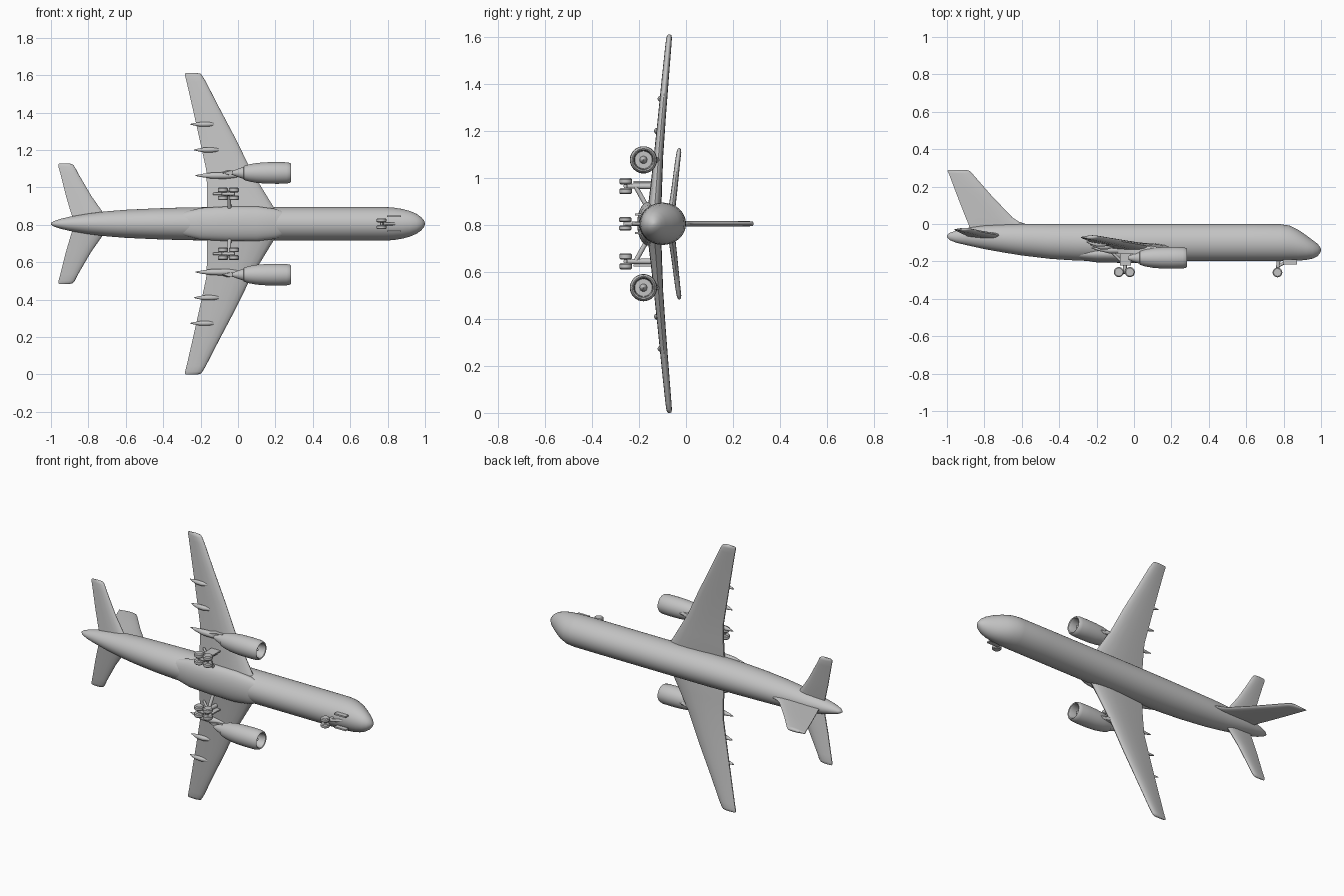
import bpy, bmesh, math
from mathutils import Vector

if "Cube" in bpy.data.objects:
    bpy.data.objects.remove(bpy.data.objects["Cube"])

MID = 0.805  # plane of symmetry, span runs along z
grey = bpy.data.materials.new("light grey")
grey.diffuse_color = (0.55, 0.55, 0.55, 1)
grey.use_nodes = True
grey.node_tree.nodes["Principled BSDF"].inputs["Base Color"].default_value = grey.diffuse_color


def finish(name, bm, angle=40):
    bmesh.ops.recalc_face_normals(bm, faces=bm.faces)
    me = bpy.data.meshes.new(name)
    bm.to_mesh(me)
    bm.free()
    me.materials.append(grey)
    ob = bpy.data.objects.new(name, me)
    bpy.context.collection.objects.link(ob)
    bpy.ops.object.select_all(action='DESELECT')
    ob.select_set(True)
    bpy.context.view_layer.objects.active = ob
    bpy.ops.object.shade_smooth_by_angle(angle=math.radians(angle))
    return ob


def loft(name, rings, angle=40):
    """Skin a list of equal-length point rings and cap both ends."""
    bm = bmesh.new()
    vs = [[bm.verts.new(p) for p in r] for r in rings]
    n = len(vs[0])
    for a, b in zip(vs, vs[1:]):
        for i in range(n):
            j = (i + 1) % n
            bm.faces.new((a[i], a[j], b[j], b[i]))
    bm.faces.new(vs[0])
    bm.faces.new(vs[-1])
    return finish(name, bm, angle)


def oval(x, y, z, ry, rz, n=32):
    return [(x, y + ry * math.cos(math.tau * i / n), z + rz * math.sin(math.tau * i / n)) for i in range(n)]


def spindle(name, y, z, profile, n=24, angle=40):
    """Round body along x from (x, radius) or (x, radius, y shift)."""
    return loft(name, [oval(p[0], y + (p[2] if len(p) > 2 else 0), z, p[1], p[1], n) for p in profile], angle)


def rod(name, a, b, r, r2=None, n=14):
    a, b = Vector(a), Vector(b)
    q = (b - a).to_track_quat('Z', 'Y')
    ring = lambda c, rr: [c + q @ Vector((rr * math.cos(math.tau * i / n), rr * math.sin(math.tau * i / n), 0)) for i in range(n)]
    return loft(name, [ring(a, r), ring(b, r2 or r)])


def wheel(name, x, y, z, r, w):
    prof = [(-w, r * .45), (-w, r * .8), (-w * .6, r), (w * .6, r), (w, r * .8), (w, r * .45)]
    return loft(name, [[(x + k * math.cos(math.tau * i / 20), y + k * math.sin(math.tau * i / 20), z + d)
                        for i in range(20)] for d, k in prof])


def box(name, x, y, z, sx, sy, sz):
    bm = bmesh.new()
    bmesh.ops.create_cube(bm, size=1)
    for v in bm.verts:
        v.co = (x + v.co.x * sx, y + v.co.y * sy, z + v.co.z * sz)
    return finish(name, bm)


# Aerofoil: chord fraction from the leading edge, half thickness
FOIL = [(0, 0), (.02, .35), (.07, .65), (.18, .92), (.35, 1), (.6, .8), (.85, .45), (1, .2)]
OUTLINE = [(t, h) for t, h in FOIL] + [(t, -h) for t, h in reversed(FOIL[1:])]


def wing_surface(name, s, sections):
    """Sections: span offset, leading x, trailing x, y, half thickness."""
    loft(name, [[(le + (te - le) * t, y + h * th, MID + s * o) for t, h in OUTLINE]
                for o, le, te, y, th in sections], 50)


# Fuselage: x, bottom y, top y, half width
body = [(-1, -.072, -.060, .005), (-.985, -.086, -.047, .014), (-.95, -.1, -.035, .026),
        (-.9, -.112, -.022, .038), (-.8, -.134, -.008, .055), (-.7, -.152, -.003, .067),
        (-.6, -.168, 0, .075), (-.45, -.186, 0, .082), (-.3, -.196, 0, .087), (-.1, -.199, 0, .09),
        (.3, -.199, 0, .09), (.6, -.199, 0, .09), (.78, -.199, -.001, .09), (.83, -.198, -.008, .087),
        (.88, -.196, -.032, .079), (.92, -.192, -.060, .068), (.955, -.185, -.086, .053),
        (.98, -.173, -.105, .035), (.994, -.157, -.121, .018), (1, -.142, -.134, .004)]
loft("fuselage", [oval(x, (b + t) / 2, MID, (t - b) / 2, w, 40) for x, b, t, w in body], 60)

# Belly fairing
belly = [(-.36, .01, .03), (-.3, .03, .06), (-.2, .045, .085), (-.05, .048, .093), (.1, .047, .093),
         (.2, .04, .08), (.28, .02, .05), (.32, .01, .03)]
loft("belly_fairing", [oval(x, -.16 - .0 * ry, MID, ry, rz) for x, ry, rz in belly], 60)

# Vertical fin: height y, leading x, trailing x, half thickness
fin = [(-.06, -.55, -.87, .012), (0, -.58, -.885, .012), (.012, -.615, -.89, .012), (.035, -.65, -.9, .012),
       (.15, -.76, -.945, .012), (.27, -.865, -.99, .011), (.284, -.88, -.997, .009), (.288, -.892, -.995, .004)]
loft("tail_fin", [[(le + (te - le) * t, y, MID + h * th) for t, h in OUTLINE] for y, le, te, th in fin], 50)

for s, side in ((1, "left"), (-1, "right")):
    # Main wing and tailplane
    wing_surface("wing_" + side, s, [
        (.03, .24, -.165, -.138, .03), (.09, .19, -.165, -.132, .028), (.18, .135, -.165, -.125, .024),
        (.29, .068, -.17, -.117, .02), (.45, -.01, -.205, -.103, .017), (.62, -.1, -.243, -.088, .015),
        (.76, -.172, -.275, -.075, .013), (.79, -.19, -.283, -.072, .012), (.802, -.2, -.284, -.071, .009),
        (.806, -.22, -.28, -.071, .004)])
    wing_surface("tailplane_" + side, s, [
        (.02, -.68, -.88, -.066, .016), (.065, -.725, -.895, -.06, .015), (.15, -.785, -.92, -.049, .013),
        (.27, -.855, -.95, -.035, .011), (.305, -.873, -.96, -.03, .01), (.318, -.885, -.96, -.029, .007),
        (.322, -.9, -.955, -.029, .003)])

    # Engine nacelle with open inlet, spinner, exhaust cone and pylon
    ez, ey = MID + s * .272, -.181
    spindle("engine_" + side, ey, ez, [
        (-.03, .01), (0, .022), (.03, .032), (.031, .037), (.06, .046), (.1, .053), (.15, .057), (.21, .058),
        (.26, .057), (.278, .053), (.284, .048), (.281, .043), (.268, .039), (.23, .037)], 32)
    spindle("engine_spinner_" + side, ey, ez, [(.225, .017), (.24, .015), (.255, .009), (.264, .002)], 16)
    loft("pylon_" + side, [[(x, y, ez + k * w) for x, k in ((f, 0), (f - .03, 1), (r + .04, 1), (r, 0), (r + .04, -1), (f - .03, -1))]
                           for y, f, r, w in ((-.16, .21, -.08, .012), (-.135, .17, -.1, .012), (-.11, .07, -.1, .01))])

    # Flap track fairings under the trailing edge
    for i, (o, x0, x1, y, r) in enumerate(((.258, -.228, .04, -.14, .018), (.395, -.235, -.08, -.122, .014),
                                           (.532, -.255, -.1, -.108, .013))):
        d = x1 - x0
        spindle(f"flap_fairing_{side}_{i + 1}", y, MID + s * o,
                [(x0, .002, .012), (x0 + d * .15, r * .55, .006), (x0 + d * .35, r * .95), (x0 + d * .6, r),
                 (x0 + d * .85, r * .6, .006), (x1, .002, .012)], 14)

    # Main landing gear: leg, brace, bogie beam, four wheels and door
    gz = MID + s * .16
    rod("main_leg_" + side, (-.045, -.12, gz), (-.05, -.255, gz), .013, .01)
    rod("main_brace_" + side, (-.045, -.165, MID + s * .07), (-.048, -.215, gz), .01)
    rod("main_bogie_" + side, (-.085, -.257, gz), (-.018, -.257, gz), .009)
    box("main_door_" + side, -.045, -.185, gz + s * .017, .06, .075, .008)
    rod("main_drag_strut_" + side, (-.13, -.14, gz), (-.05, -.215, gz), .007)
    for x in (-.081, -.022):
        rod(f"main_axle_{side}", (x, -.257, gz - .03), (x, -.257, gz + .03), .007)
        for o in (-.021, .021):
            wheel("main_wheel_" + side, x, -.257, gz + o, .027, .013)

    # Nose gear wheel and door of this side
    wheel("nose_wheel_" + side, .767, -.259, MID + s * .018, .026, .011)
    box("nose_door_" + side, .835, -.203, MID + s * .04, .075, .028, .009)

# Nose gear leg and drag strut
rod("nose_leg", (.775, -.17, MID), (.767, -.259, MID), .011, .009)
rod("nose_axle", (.767, -.259, MID - .025), (.767, -.259, MID + .025), .007)
rod("nose_strut", (.85, -.185, MID), (.77, -.225, MID), .008)
